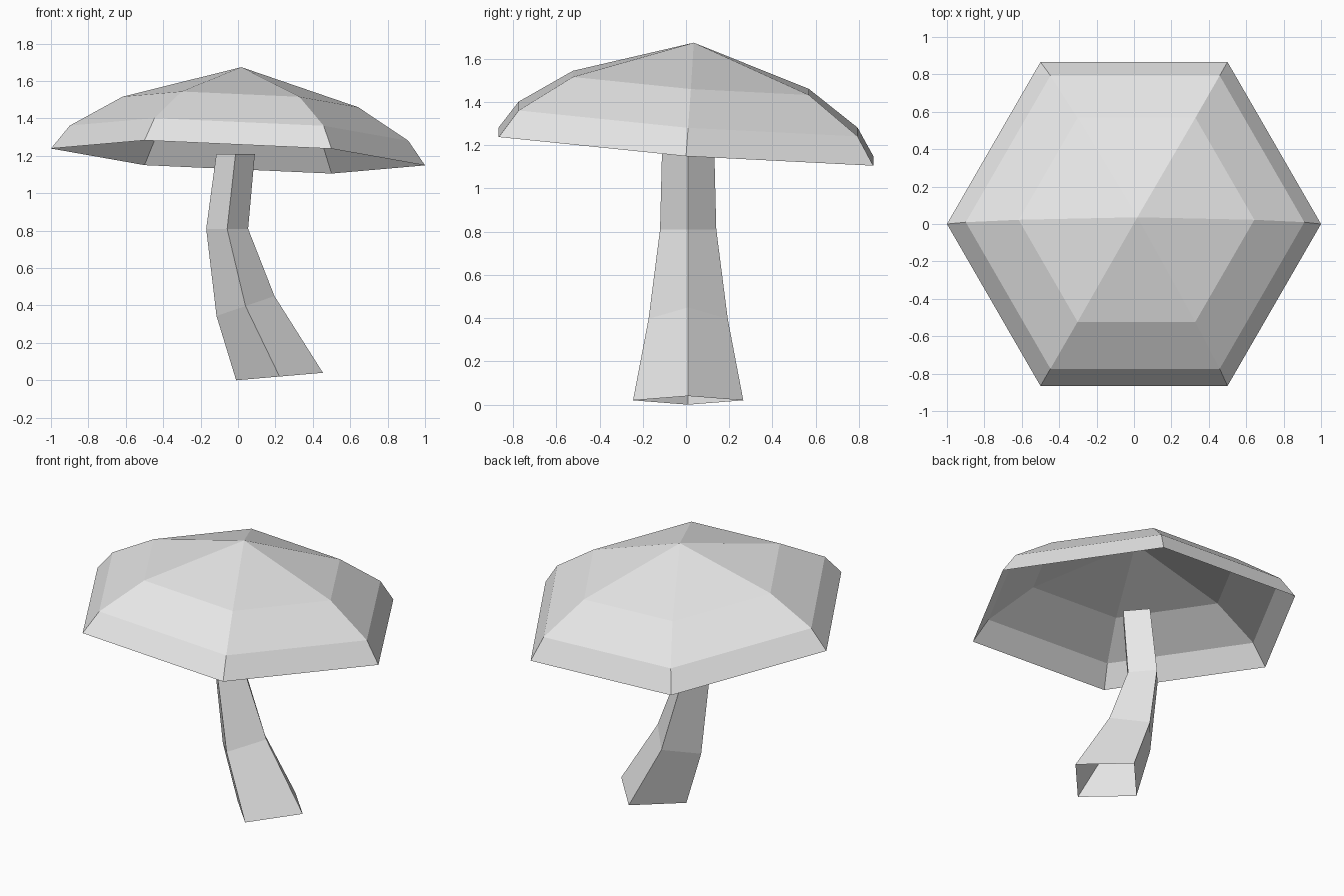
import bpy, bmesh
from math import cos, sin, tau
from mathutils import Vector

default = bpy.data.objects.get("Cube")
if default:
    bpy.data.objects.remove(default, do_unlink=True)

# One plain grey for the whole model
grey = bpy.data.materials.new("plain_grey")
grey.use_nodes = True
grey.diffuse_color = (0.8, 0.8, 0.8, 1)
grey.node_tree.nodes["Principled BSDF"].inputs["Base Color"].default_value = grey.diffuse_color


def loft(name, rings, tip=None):
    """Open flat-shaded shell through rings listed upwards, with an optional tip."""
    bm = bmesh.new()
    loops = [[bm.verts.new(p) for p in ring] for ring in rings]
    count = len(loops[0])
    for low, high in zip(loops, loops[1:]):
        for i in range(count):
            j = (i + 1) % count
            bm.faces.new((low[i], low[j], high[j], high[i]))
    if tip:
        top = bm.verts.new(tip)
        for i in range(count):
            bm.faces.new((loops[-1][i], loops[-1][(i + 1) % count], top))
    mesh = bpy.data.meshes.new(name)
    bm.to_mesh(mesh)
    bm.free()
    mesh.materials.append(grey)
    obj = bpy.data.objects.new(name, mesh)
    bpy.context.collection.objects.link(obj)
    return obj


# Cap: hexagonal open dome leaning right and back along a tilted axis
slope_x, slope_y = 0.045, 0.0765
rim_height = 1.194


def cap_ring(radius, rise):
    ring = []
    for i in range(6):
        x, y = radius * cos(tau * i / 6), radius * sin(tau * i / 6)
        ring.append(Vector((x + slope_x * rise, y + slope_y * rise,
                            rim_height + rise - slope_x * x - slope_y * y)))
    return ring


cap_profile = [(1.0, 0.0), (0.905, 0.127), (0.63, 0.294)]
loft("mushroom_cap", [cap_ring(r, h) for r, h in cap_profile],
     Vector((0.018, 0.036, 1.674)))

# Stem: bent four-sided tube, open at both ends
# centre x, centre z, half width, half depth, tilt
stem_sections = [
    (0.222, 0.02, 0.232, 0.255, 0.02),
    (0.04, 0.397, 0.155, 0.183, 0.053),
    (-0.058, 0.81, 0.112, 0.13, 0.0),
    (-0.013, 1.21, 0.103, 0.12, 0.0),
]


def stem_ring(cx, cz, width, depth, tilt):
    corners = [(1, 0), (0, 1), (-1, 0), (0, -1)]
    return [Vector((cx + a * width, 0.01 + b * depth, cz + a * tilt)) for a, b in corners]


loft("mushroom_stem", [stem_ring(*s) for s in stem_sections])
